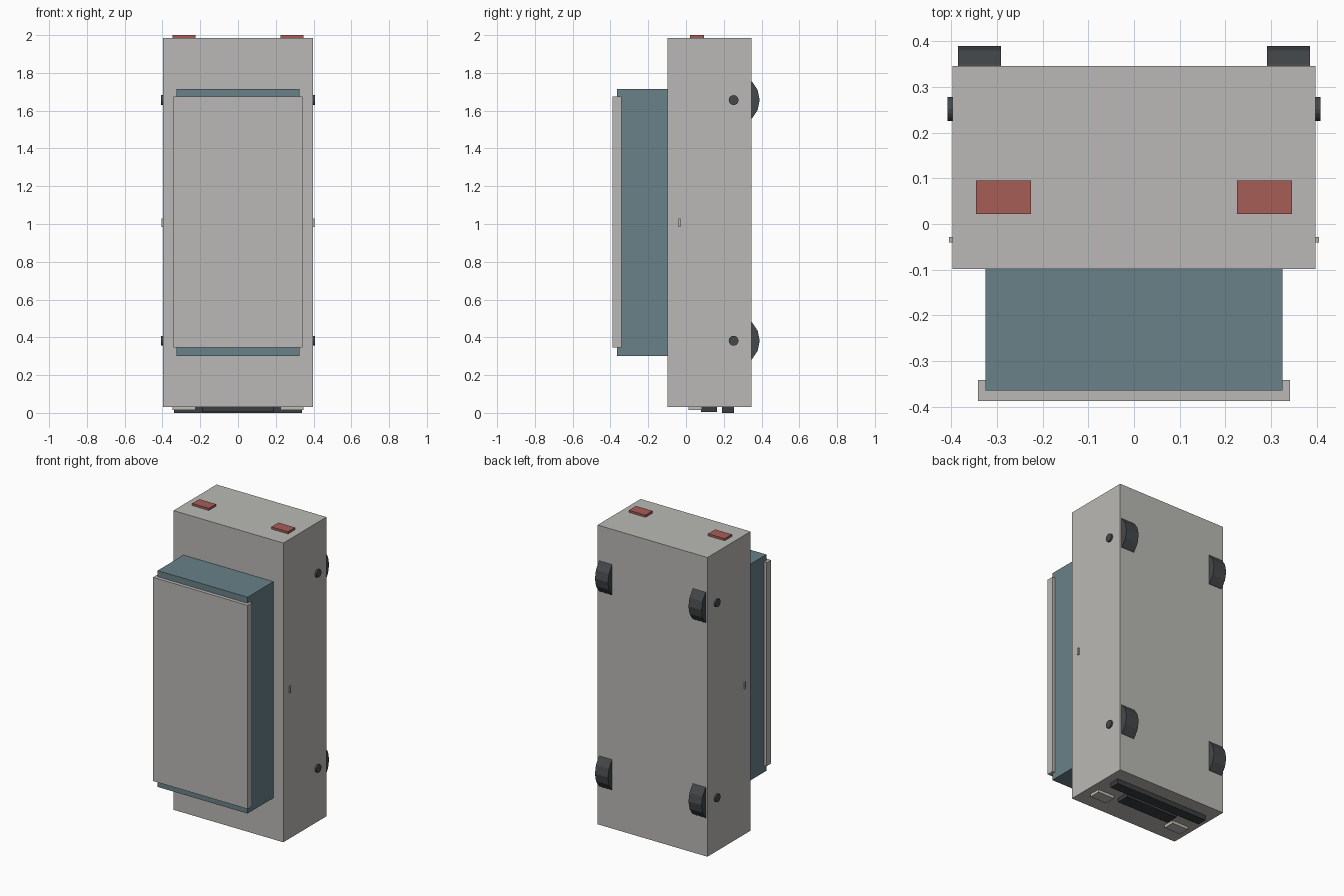
import bpy
from math import pi

if "Cube" in bpy.data.objects:
    bpy.data.objects.remove(bpy.data.objects["Cube"], do_unlink=True)


def material(name, r, g, b):
    m = bpy.data.materials.new(name)
    m.use_nodes = True
    m.diffuse_color = (r, g, b, 1)
    m.node_tree.nodes["Principled BSDF"].inputs["Base Color"].default_value = (r, g, b, 1)
    return m


silver = material("silver paint", 0.49, 0.485, 0.465)
glass = material("blue glass", 0.14, 0.22, 0.25)
red = material("red lamp", 0.39, 0.11, 0.095)
lamp = material("pale lamp", 0.53, 0.52, 0.48)
rubber = material("dark rubber", 0.06, 0.065, 0.07)
trim = material("black trim", 0.045, 0.047, 0.05)


def box(name, mat, x, y, z):
    """Box spanning the given (low, high) ranges."""
    spans = (x, y, z)
    bpy.ops.mesh.primitive_cube_add(size=1, location=[(a + b) / 2 for a, b in spans])
    ob = bpy.context.object
    ob.name = name
    ob.scale = [b - a for a, b in spans]
    bpy.ops.object.transform_apply(location=False, rotation=False, scale=True)
    ob.data.materials.append(mat)
    return ob


def disc(name, mat, x, y, z, radius, sides):
    """Cylinder along x, with one corner of its outline facing the back."""
    bpy.ops.mesh.primitive_cylinder_add(
        vertices=sides, radius=radius, depth=x[1] - x[0],
        location=((x[0] + x[1]) / 2, y, z), rotation=(0, pi / 2, 0))
    ob = bpy.context.object
    ob.name = name
    ob.data.materials.append(mat)
    return ob


def span(side, a, b):
    return tuple(sorted((side * a, side * b)))


# Main shell, cabin and roof
box("body", silver, (-0.397, 0.397), (-0.099, 0.346), (0.032, 1.986))
box("cabin", glass, (-0.325, 0.325), (-0.365, -0.09), (0.302, 1.715))
box("roof", silver, (-0.342, 0.342), (-0.388, -0.342), (0.345, 1.675))

# Nose trim
box("bumper", trim, (-0.34, 0.34), (0.19, 0.255), (0, 0.04))
box("grille", trim, (-0.19, 0.19), (0.08, 0.165), (0.005, 0.04))

# Paired parts
for side, label in ((1, "left"), (-1, "right")):
    box(f"{label}_headlight", lamp, span(side, 0.226, 0.346), (0.012, 0.085), (0.014, 0.04))
    box(f"{label}_tail_light", red, span(side, 0.226, 0.346), (0.022, 0.095), (1.98, 2.0))
    box(f"{label}_door_handle", silver, span(side, 0.39, 0.405), (-0.04, -0.029), (0.985, 1.03))
    for end, z in (("front", 0.382), ("rear", 1.656)):
        disc(f"{end}_{label}_wheel", rubber, span(side, 0.291, 0.385), 0.252, z, 0.138, 16)
        disc(f"{end}_{label}_hub", rubber, span(side, 0.37, 0.408), 0.252, z, 0.026, 16)
